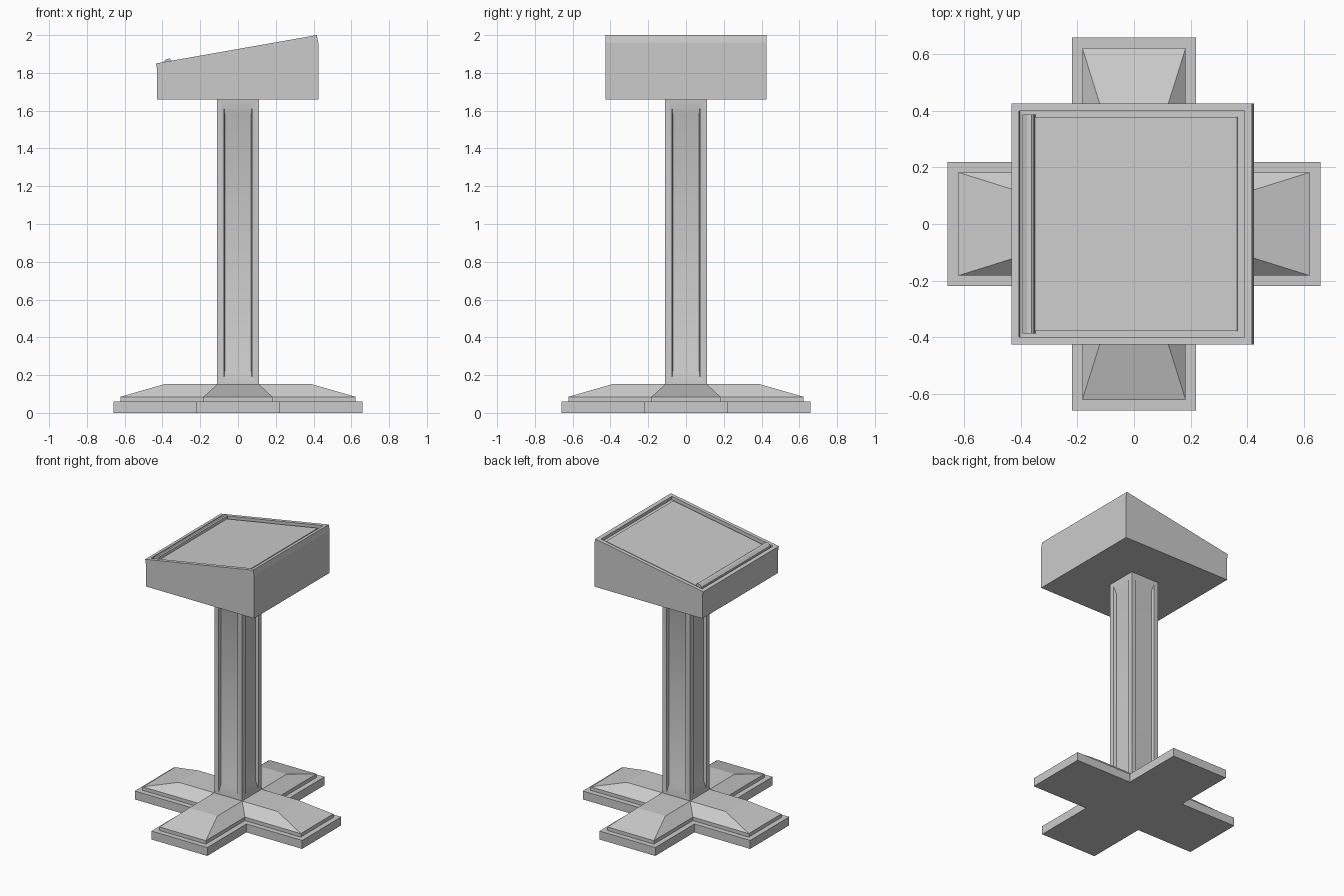
import bpy, bmesh, math
from mathutils import Vector, Matrix

if "Cube" in bpy.data.objects:
    bpy.data.objects.remove(bpy.data.objects["Cube"])


def finish(bm, name):
    bmesh.ops.recalc_face_normals(bm, faces=bm.faces)
    mesh = bpy.data.meshes.new(name)
    bm.to_mesh(mesh)
    bm.free()
    ob = bpy.data.objects.new(name, mesh)
    bpy.context.collection.objects.link(ob)
    return ob


def loft(bm, rings, caps=True):
    loops = [[bm.verts.new(p) for p in r] for r in rings]
    for a, b in zip(loops, loops[1:]):
        for i in range(len(a)):
            j = (i + 1) % len(a)
            bm.faces.new((a[i], a[j], b[j], b[i]))
    if caps:
        bm.faces.new(loops[0])
    bm.faces.new(loops[-1])


def prism(profile, y0, y1):
    bm = bmesh.new()
    loft(bm, [[(x, y, z) for x, z in profile] for y in (y0, y1)])
    bmesh.ops.recalc_face_normals(bm, faces=bm.faces)
    return bm


# Cross-shaped stepped foot
def cross(length, width, z):
    pts = []
    for k in range(4):
        rot = Matrix.Rotation(k * math.pi / 2, 3, 'Z')
        for x, y in ((length, -width), (length, width), (width, width)):
            pts.append(rot @ Vector((x, y, z)))
    return pts


bm = bmesh.new()
loft(bm, [cross(0.66, 0.22, 0), cross(0.66, 0.22, 0.06),
          cross(0.623, 0.183, 0.06), cross(0.623, 0.183, 0.085),
          cross(0.39, 0.11, 0.152)])
finish(bm, "cross_foot")

# Square column with a recessed panel on each side
bm = bmesh.new()
for k in range(4):
    rot = Matrix.Rotation(k * math.pi / 2, 3, 'Z')
    rings = []
    for w, y, z0, z1 in ((0.11, -0.11, 0.14, 1.665),
                         (0.075, -0.11, 0.17, 1.63),
                         (0.07, -0.09, 0.22, 1.585)):
        rings.append([rot @ Vector(p) for p in
                      ((-w, y, z0), (w, y, z0), (w, y, z1), (-w, y, z1))])
    loft(bm, rings, caps=False)
bmesh.ops.remove_doubles(bm, verts=bm.verts, dist=1e-4)
bmesh.ops.holes_fill(bm, edges=[e for e in bm.edges if e.is_boundary], sides=4)
column = finish(bm, "column")
bpy.context.view_layer.objects.active = column
column.select_set(True)
bpy.ops.object.shade_smooth_by_angle(angle=math.radians(30))

# Slanted head with a recessed top
bm = prism([(-0.428, 1.658), (0.425, 1.658), (0.425, 1.96),
            (0.417, 2.0), (-0.434, 1.85), (-0.428, 1.815)], -0.426, 0.426)
top = max(bm.faces, key=lambda f: f.normal.z)
normal = top.normal.copy()
bmesh.ops.inset_individual(bm, faces=[top], thickness=0.038)
pit = bmesh.ops.extrude_discrete_faces(bm, faces=[top])["faces"][0]
bmesh.ops.translate(bm, verts=pit.verts, vec=normal * -0.025)
finish(bm, "slanted_head")

# Display panel and lower ledge, placed in the slope's own frame
slope = math.atan2(0.15, 0.851)
frame = Matrix.Translation((-0.0085, 0, 1.925)) @ Matrix.Rotation(-slope, 4, 'Y')
parts = {
    "display_panel": ([(-0.37, -0.03), (0.377, -0.03),
                       (0.377, -0.012), (-0.37, -0.012)], 0.379),
    "lower_ledge": ([(-0.392, -0.03), (-0.35, -0.03), (-0.35, 0.006),
                     (-0.357, 0.013), (-0.374, 0.013), (-0.392, 0.001)], 0.387),
}
for name, (profile, half) in parts.items():
    bm = prism(profile, -half, half)
    bm.transform(frame)
    finish(bm, name)
